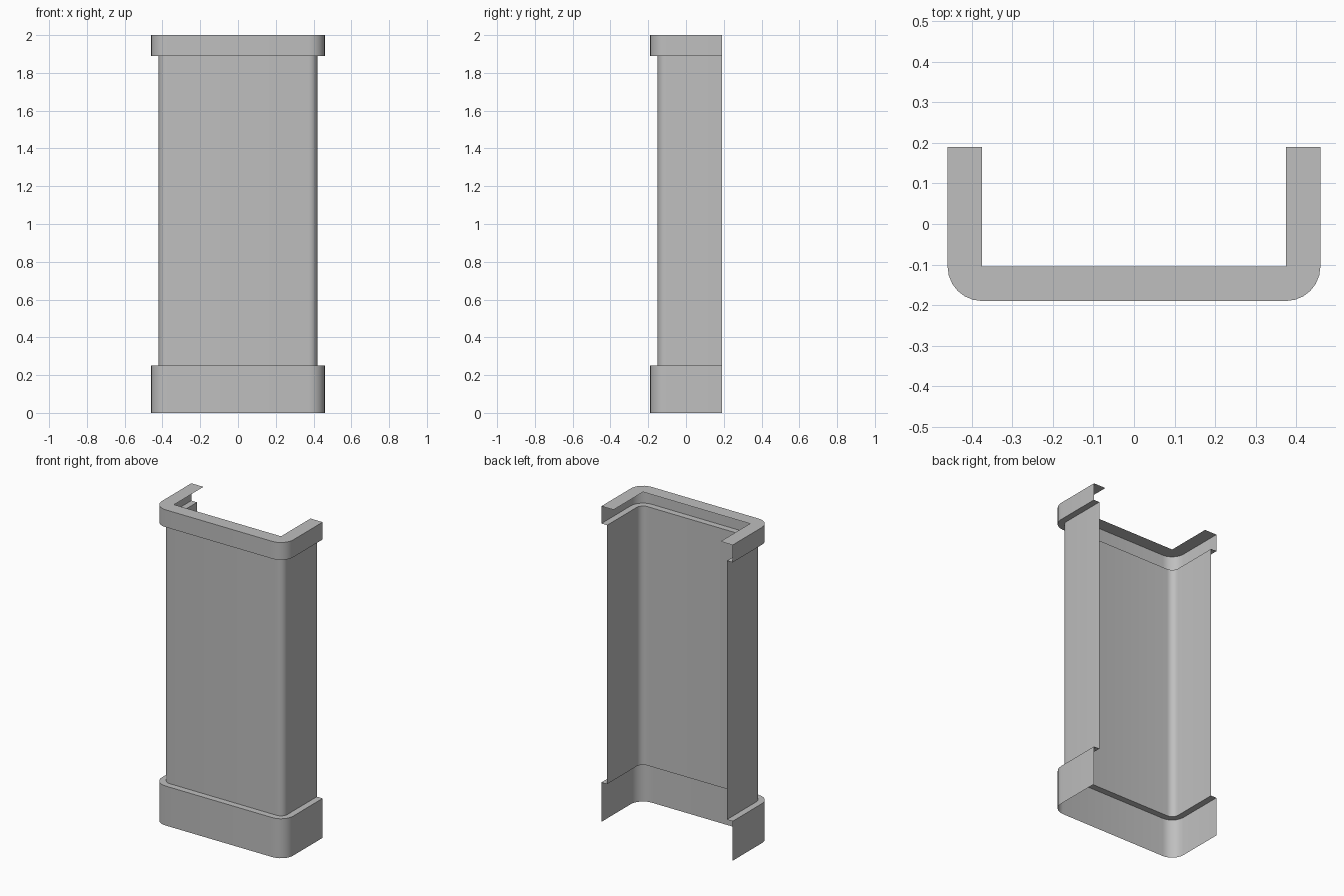
import bpy
import bmesh
from math import cos, sin, pi

# Remove the default cube
cube = bpy.data.objects.get("Cube")
if cube:
    bpy.data.objects.remove(cube, do_unlink=True)

# Single grey material
GREY = (0.52, 0.52, 0.52, 1)
grey = bpy.data.materials.new("plain_grey")
grey.use_nodes = True
grey.diffuse_color = GREY
grey.node_tree.nodes["Principled BSDF"].inputs["Base Color"].default_value = GREY

CORNER_X, CORNER_Y, BACK_Y = 0.375, -0.105, 0.19
STEPS = 6
OUTER, SHAFT = 0.085, 0.045


def u_path(radius):
    """Three-sided outline, open at the back, with rounded front corners."""
    arc = [(CORNER_X + radius * cos(a), CORNER_Y - radius * sin(a))
           for a in (i * pi / 2 / STEPS for i in range(STEPS + 1))]
    right = [(CORNER_X + radius, BACK_Y)] + arc
    return [(-x, y) for x, y in right] + right[::-1]


def sweep(name, profile):
    """Thin shell from (corner radius, height) steps along the outline."""
    bm = bmesh.new()
    rows = [[bm.verts.new((x, y, z)) for x, y in u_path(r)] for r, z in profile]
    for low, high in zip(rows, rows[1:]):
        for i in range(len(low) - 1):
            bm.faces.new((low[i], low[i + 1], high[i + 1], high[i]))
    bmesh.ops.remove_doubles(bm, verts=bm.verts[:], dist=0.0001)
    mesh = bpy.data.meshes.new(name)
    bm.to_mesh(mesh)
    bm.free()
    mesh.materials.append(grey)
    obj = bpy.data.objects.new(name, mesh)
    bpy.context.collection.objects.link(obj)
    bpy.ops.object.select_all(action='DESELECT')
    obj.select_set(True)
    bpy.context.view_layer.objects.active = obj
    bpy.ops.object.shade_smooth_by_angle(angle=pi / 6)


# Base skirt with its upper ledge
sweep("base_skirt", [(OUTER, 0), (OUTER, 0.25), (SHAFT, 0.25)])
# Column wall
sweep("column_wall", [(SHAFT, 0.25), (SHAFT, 1.89)])
# Top band with lower ledge and a rim that ends in square inner corners
sweep("top_band", [(SHAFT, 1.89), (OUTER, 1.89), (OUTER, 2), (0, 2)])
